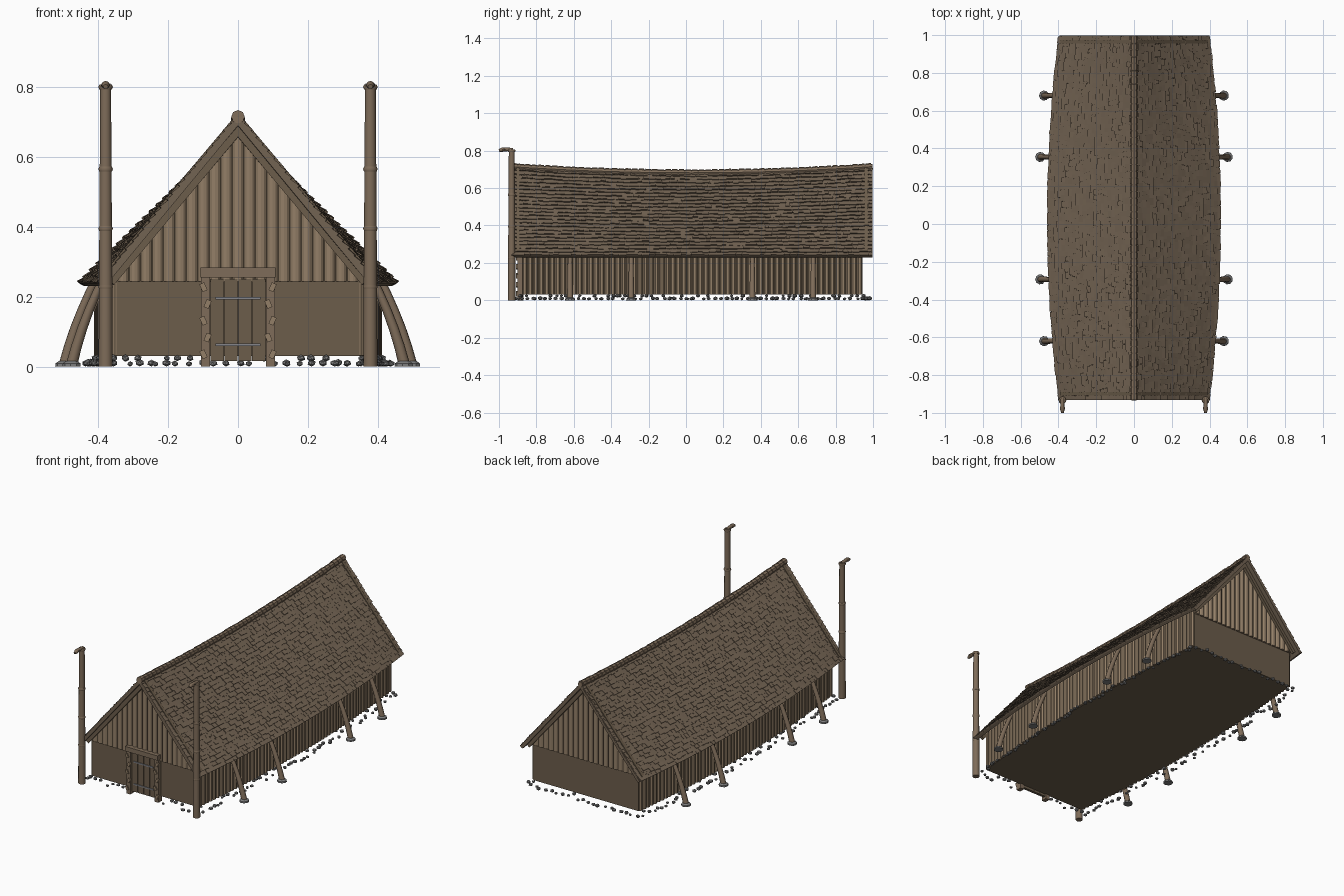
import bpy, bmesh, math, random
from mathutils import Vector, Matrix

if "Cube" in bpy.data.objects:
    bpy.data.objects.remove(bpy.data.objects["Cube"])

random.seed(7)
YC, HALF, WALL = 0.033, 0.965, 0.91      # hall centre, roof and wall half lengths
EAVE_Z = 0.238


def material(name, rgb):
    m = bpy.data.materials.new(name)
    m.diffuse_color = (*rgb, 1)
    m.use_nodes = True
    m.node_tree.nodes["Principled BSDF"].inputs["Base Color"].default_value = m.diffuse_color
    return m


WOOD = material("light_wood", (0.29, 0.21, 0.135))
POST = material("post_wood", (0.21, 0.15, 0.10))
DARK = material("dark_wood", (0.15, 0.11, 0.07))
ROOF = material("shingle_wood", (0.17, 0.125, 0.085))
STONE = material("stone", (0.20, 0.20, 0.20))
IRON = material("iron", (0.24, 0.24, 0.26))


def finish(name, bm, mat, smooth=False):
    bmesh.ops.recalc_face_normals(bm, faces=bm.faces)
    me = bpy.data.meshes.new(name)
    bm.to_mesh(me)
    bm.free()
    me.materials.append(mat)
    ob = bpy.data.objects.new(name, me)
    bpy.context.collection.objects.link(ob)
    if smooth:
        bpy.ops.object.select_all(action='DESELECT')
        ob.select_set(True)
        bpy.context.view_layer.objects.active = ob
        bpy.ops.object.shade_smooth_by_angle(angle=math.radians(50))


def loft(bm, rings):
    vs = [[bm.verts.new(p) for p in r] for r in rings]
    n = len(vs[0])
    for a, b in zip(vs, vs[1:]):
        for i in range(n):
            bm.faces.new((a[i], a[(i + 1) % n], b[(i + 1) % n], b[i]))
    bm.faces.new(vs[0])
    bm.faces.new(vs[-1])


def tube(bm, pts, radii, n=8):
    pts = [Vector(p) for p in pts]
    rings = []
    for i, p in enumerate(pts):
        d = pts[min(i + 1, len(pts) - 1)] - pts[max(i - 1, 0)]
        q = d.to_track_quat('Z', 'Y')
        rings.append([p + q @ Vector((radii[i] * math.cos(k * math.tau / n),
                                      radii[i] * math.sin(k * math.tau / n), 0)) for k in range(n)])
    loft(bm, rings)


def box(bm, c, size, roll=0):
    bmesh.ops.create_cube(bm, size=1, matrix=Matrix.Translation(c) @ Matrix.Rotation(roll, 4, 'Y')
                          @ Matrix.Diagonal((*size, 1)))


def blob(bm, c, size):
    bmesh.ops.create_icosphere(bm, subdivisions=1, radius=1, matrix=Matrix.Translation(c)
                               @ Matrix.Rotation(random.random() * 6, 4, 'Z') @ Matrix.Diagonal((*size, 1)))


# Bowed plan and sagging ridge
def eave(y):
    return 0.455 - 0.06 * ((y - YC) / HALF) ** 2


def ridge(y):
    return 0.682 + 0.033 * ((y - YC) / HALF) ** 2


def wall(y):
    return eave(y) - 0.054


def on_roof(s, y, v, h):
    e, r = eave(y), ridge(y) - EAVE_Z
    n = Vector((s * r, 0, e)).normalized()
    return Vector((s * e * (1 - v), y, EAVE_Z + r * v)) + n * h


def steps(a, b, n):
    return [a + (b - a) * i / n for i in range(n + 1)]


# Wall core with closed floor
bm = bmesh.new()
loft(bm, [[(-wall(y), y, .03), (wall(y), y, .03), (wall(y), y, .25),
           (0, y, ridge(y) - .05), (-wall(y), y, .25)] for y in steps(YC - WALL, YC + WALL, 24)])
finish("wall_core", bm, DARK)

# Roof slab
bm = bmesh.new()
loft(bm, [[(-eave(y), y, EAVE_Z), (0, y, ridge(y)), (eave(y), y, EAVE_Z),
           (eave(y) - .015, y, EAVE_Z - .008), (0, y, ridge(y) - .025),
           (-eave(y) + .015, y, EAVE_Z - .008)] for y in steps(YC - HALF, YC + HALF, 24)])
finish("roof_slab", bm, ROOF)

# Shingles in overlapping rows
bm = bmesh.new()
ROWS = 24
for s in (-1, 1):
    for row in range(ROWS):
        y = YC - HALF
        while y < YC + HALF - .005:
            y1 = min(y + random.uniform(.022, .04), YC + HALF)
            v0 = max(0, row / ROWS - random.uniform(0, .012))
            v1 = min(1, (row + 1.1) / ROWS)
            h = random.uniform(.005, .010)
            loft(bm, [[on_roof(s, yy, v0, -.001), on_roof(s, yy, v0, h),
                       on_roof(s, yy, v1, .001), on_roof(s, yy, v1, -.001)] for yy in (y, y1 - .001)])
            y = y1
finish("roof_shingles", bm, ROOF)

# Ridge log with wrapped caps
bm = bmesh.new()
ys = steps(YC - HALF, YC + HALF, 54)
tube(bm, [(0, y, ridge(y)) for y in ys], [.015] * len(ys))
for a, b in zip(ys, ys[1:]):
    r = random.uniform(.017, .020)
    tube(bm, [(0, a, ridge(a)), (0, b - .007, ridge(b))], [r, r])
finish("ridge_cap", bm, POST)

# Verge boards at both gables
bm = bmesh.new()
for y0, y1 in ((YC - WALL - .03, YC - WALL - .012), (YC + WALL + .012, YC + WALL + .03)):
    for s in (-1, 1):
        loft(bm, [[on_roof(s, y, .04, -.036), on_roof(s, y, .04, .009),
                   on_roof(s, y, 1, .009), on_roof(s, y, 1, -.036)] for y in (y0, y1)])
finish("verge_boards", bm, DARK)

# Half-round gable planks cut to the roof slope
bm = bmesh.new()
for s in (-1, 1):
    yw = YC + s * WALL
    slope = (ridge(yw) - EAVE_Z) / eave(yw)
    xs = steps(-.345, .345, 21)
    for a, b in zip(xs, xs[1:]):
        w = b - a
        prof = [(a + w * u, yw + s * d) for u, d in
                ((.03, -.01), (.03, .003), (.25, .010), (.5, .012), (.75, .010), (.97, .003), (.97, -.01))]
        loft(bm, [[(x, y, .243) for x, y in prof],
                  [(x, y, ridge(yw) - .03 - abs(x) * slope) for x, y in prof]])
finish("gable_planks", bm, WOOD)

# Half-round side wall staves
bm = bmesh.new()
for s in (-1, 1):
    ys = steps(YC - WALL, YC + WALL, 62)
    for a, b in zip(ys, ys[1:]):
        m, w = (a + b) / 2, b - a
        prof = [(s * (wall(m) + d), a + w * u) for u, d in
                ((.06, -.01), (.06, .003), (.28, .011), (.72, .011), (.94, .003), (.94, -.01))]
        loft(bm, [[(x, y, z) for x, y in prof] for z in (.032, .262)])
finish("side_staves", bm, WOOD)

# Door, frame, lintel and lashings
YF = YC - WALL
bm = bmesh.new()
for i in range(4):
    box(bm, (-.06 + .04 * i, YF - .004, .133), (.0385, .016, .235))
finish("door_leaf", bm, DARK)
bm = bmesh.new()
for s in (-1, 1):
    box(bm, (s * .093, YF - .008, .13), (.026, .034, .26))
box(bm, (0, YF - .012, .269), (.215, .044, .028))
finish("door_frame", bm, POST)
bm = bmesh.new()
for s in (-1, 1):
    for i in range(5):
        box(bm, (s * (.093 + .006 * (-1) ** i), YF - .026, .035 + .048 * i), (.015, .012, .024), s * .4 * (-1) ** i)
finish("frame_carving", bm, WOOD)
bm = bmesh.new()
for z in (.062, .195):
    box(bm, (0, YF - .014, z), (.13, .006, .007))
finish("door_straps", bm, IRON)

# Tall front posts with bands and forward-facing heads
bm = bmesh.new()
for s in (-1, 1):
    x, y = s * .379, -.932
    tube(bm, [(x, y, 0), (x, y, .25), (x, y, .55), (x, y, .802)], [.020, .019, .017, .0155], 12)
    for z in (.228, .395, .565, .80):
        tube(bm, [(x, y, z - .007), (x, y, z), (x, y, z + .007)], [.018, .021, .018], 12)
    tube(bm, [(x, -.925, .804), (x, -.955, .807), (x, -.982, .806), (x, -1.0, .801)], [.010, .010, .012, .007])
    blob(bm, (x, -.975, .806), (.016, .016, .008))
finish("front_posts", bm, POST, True)

# Curved side braces and their foot stones
bm, feet = bmesh.new(), bmesh.new()
for s in (-1, 1):
    for y in (-.62, -.293, .355, .68):
        f, t = eave(y) + .048, eave(y) - .045
        pts = []
        for u in steps(0, 1, 5):
            pts.append((s * (f + (t - f) * (.65 * u + .35 * u * u)), y, .008 + .25 * u))
        tube(bm, pts, [.016, .015, .014, .013, .012, .012])
        tube(feet, [(s * f, y, 0), (s * f, y, .009), (s * f, y, .016)], [.027, .026, .016], 9)
finish("side_braces", bm, POST, True)
finish("brace_foot_stones", feet, STONE)

# Loose foundation stones around the walls
bm = bmesh.new()


def stone(x, y, nx, ny):
    up = random.random() < .35
    r = random.uniform(.009, .014)
    out = random.uniform(0, .012) if up else random.uniform(.012, .04)
    blob(bm, (x + nx * out, y + ny * out, .024 if up else r * .8),
         (r, r * random.uniform(.8, 1.2), r * .8))


for s in (-1, 1):
    for y in steps(YC - WALL, YC + WALL, 60):
        stone(s * wall(y), y + random.uniform(-.008, .008), s, 0)
    for x in steps(-.35, .35, 20):
        if s > 0 or abs(x) > .11:
            stone(x + random.uniform(-.008, .008), YC + s * WALL, 0, s)
finish("foundation_stones", bm, STONE)
